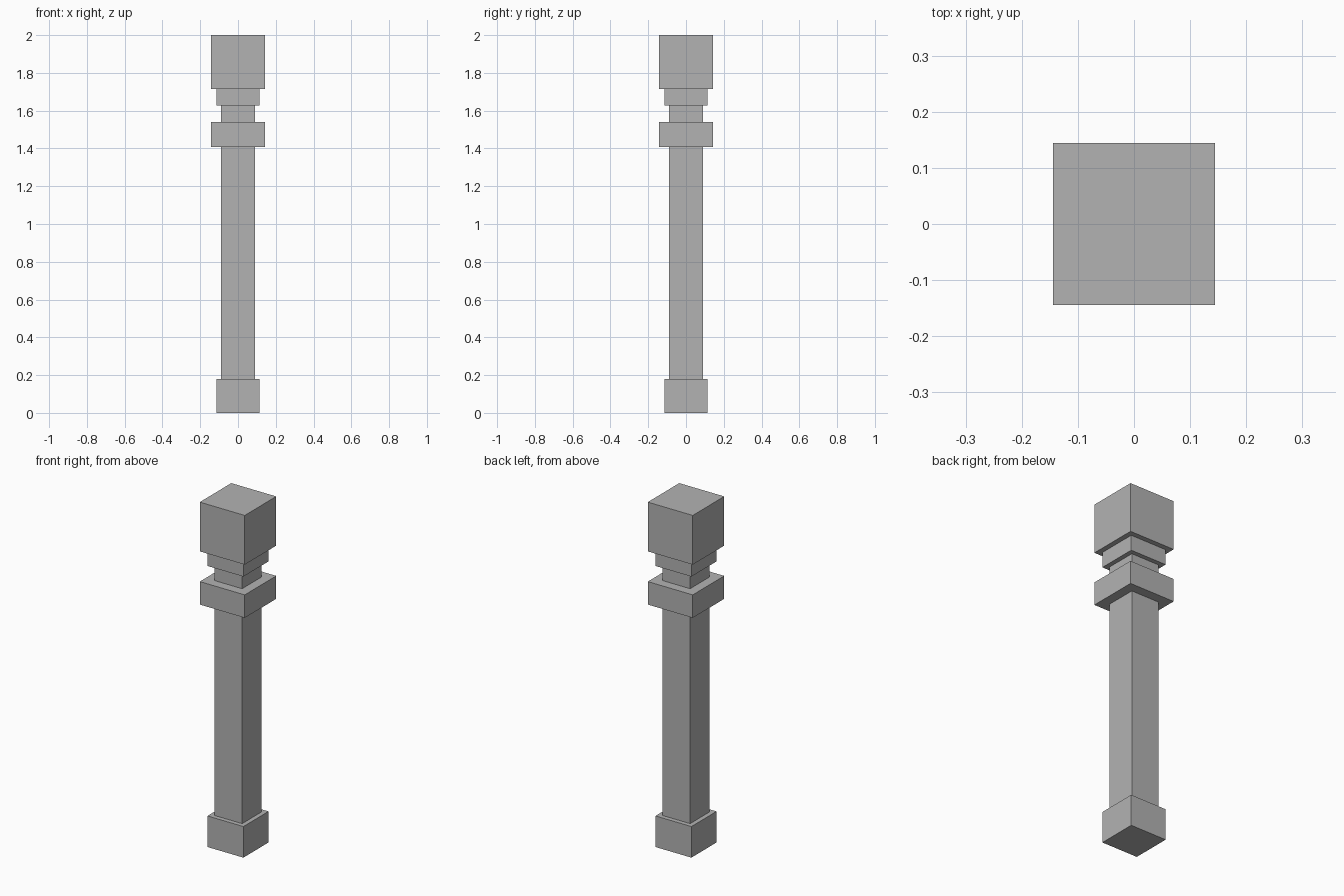
import bpy
import bmesh
from mathutils import Matrix

cube = bpy.data.objects.get("Cube")
if cube:
    bpy.data.objects.remove(cube, do_unlink=True)

# Single stone grey for the whole post
GREY = (0.45, 0.45, 0.45, 1.0)
stone = bpy.data.materials.new("stone_grey")
stone.use_nodes = True
stone.diffuse_color = GREY
stone.node_tree.nodes["Principled BSDF"].inputs["Base Color"].default_value = GREY


def square_block(name, width, bottom, top):
    """Add a square block spanning bottom to top, centred on the post axis."""
    bm = bmesh.new()
    size = Matrix.Diagonal((width, width, top - bottom, 1))
    place = Matrix.Translation((0, 0, (bottom + top) / 2))
    bmesh.ops.create_cube(bm, size=1, matrix=place @ size)
    mesh = bpy.data.meshes.new(name)
    bm.to_mesh(mesh)
    bm.free()
    mesh.materials.append(stone)
    obj = bpy.data.objects.new(name, mesh)
    bpy.context.collection.objects.link(obj)
    return obj


# Widths shared by the stacked parts
WIDE, MEDIUM, NARROW = 0.288, 0.23, 0.178

# Stack from the ground up
square_block("base", MEDIUM, 0, 0.18)
square_block("shaft", NARROW, 0.18, 1.407)
square_block("collar", WIDE, 1.407, 1.54)
square_block("neck", NARROW, 1.54, 1.627)
square_block("upper_collar", MEDIUM, 1.627, 1.715)
square_block("cap", WIDE, 1.715, 2)
